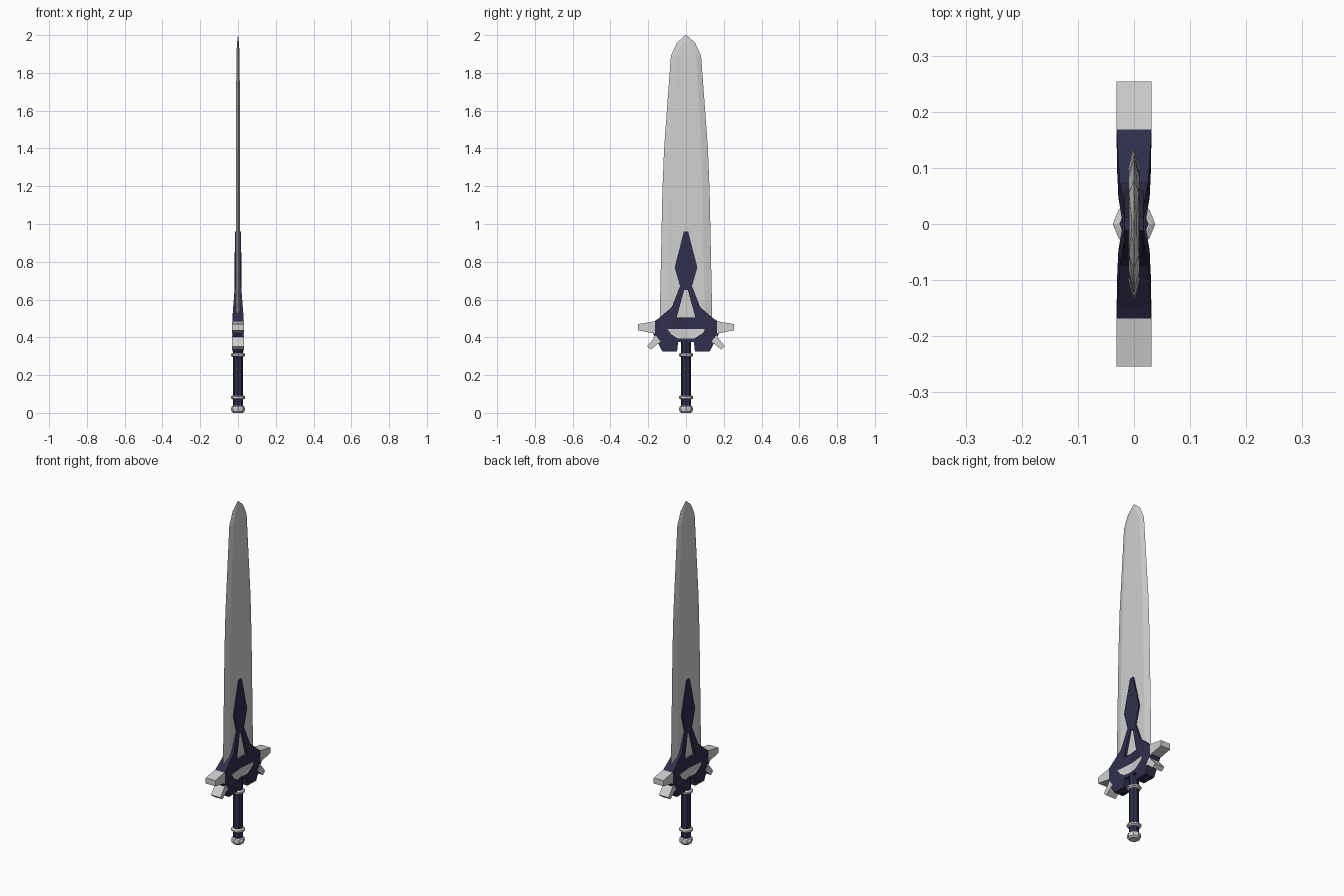
import bpy, bmesh, math

if "Cube" in bpy.data.objects:
    bpy.data.objects.remove(bpy.data.objects["Cube"])


def material(name, rgb):
    m = bpy.data.materials.new(name)
    m.diffuse_color = (*rgb, 1)
    m.use_nodes = True
    m.node_tree.nodes["Principled BSDF"].inputs["Base Color"].default_value = m.diffuse_color
    return m


STEEL = material("pale_steel", (0.63, 0.63, 0.63))
NAVY = material("dark_navy", (0.029, 0.028, 0.072))


def finish(bm, name, *mats):
    bmesh.ops.recalc_face_normals(bm, faces=bm.faces)
    me = bpy.data.meshes.new(name)
    bm.to_mesh(me)
    bm.free()
    for m in mats:
        me.materials.append(m)
    ob = bpy.data.objects.new(name, me)
    bpy.context.collection.objects.link(ob)
    return ob


def loft(name, rings, mat):
    """Skin between rings of equal vertex count and cap both ends."""
    bm = bmesh.new()
    vs = [[bm.verts.new(p) for p in r] for r in rings]
    n = len(rings[0])
    for a, b in zip(vs, vs[1:]):
        for i in range(n):
            j = (i + 1) % n
            bm.faces.new((a[i], a[j], b[j], b[i]))
    bm.faces.new(vs[0])
    bm.faces.new(vs[-1])
    bmesh.ops.remove_doubles(bm, verts=bm.verts, dist=1e-5)
    return finish(bm, name, mat)


def lathe(name, profile, mat, sides=8):
    step = 2 * math.pi / sides
    return loft(name, [[(r * math.cos(i * step), r * math.sin(i * step), z)
                        for i in range(sides)] for r, z in profile], mat)


# Blade: flat middle with bevelled edges (z, edge, flat half width, thickness)
rows = [(0.40, 0.138, 0.100, 0.010), (0.60, 0.137, 0.098, 0.010),
        (1.17, 0.125, 0.088, 0.010), (1.40, 0.116, 0.082, 0.010),
        (1.89, 0.080, 0.055, 0.009), (1.96, 0.048, 0.018, 0.005),
        (2.00, 0.002, 0.001, 0.0005)]
loft("blade", [[(0, e, z), (t, f, z), (t, -f, z), (0, -e, z), (-t, -f, z), (-t, f, z)]
               for z, e, f, t in rows], STEEL)

# Guard: half outline patches (y, z), mirrored in y and x; second value = material
patches = [
    ([(0, .96), (.012, .96), (.06, .77), (.032, .67), (.01, .65), (0, .65)], 0),   # diamond
    ([(.01, .65), (.032, .67), (.075, .56), (.05, .505)], 0),                      # strut
    ([(.05, .505), (.075, .56), (.145, .50), (.175, .48), (.175, .42), (.10, .445)], 0),
    ([(0, .505), (.05, .505), (.10, .445), (0, .445)], 0),                         # crossbar
    ([(.10, .445), (.175, .42), (.125, .325), (.047, .325), (.042, .375),
      (.045, .395), (.092, .425)], 0),                                             # lower wing
    ([(0, .395), (.045, .395), (.042, .375), (0, .375)], 0),
    ([(0, .445), (.10, .445), (.092, .425), (.045, .395), (0, .395)], 1),          # pale inlay
]


def depth(y, z):
    rise = min(1, max(0, (0.67 - z) / 0.17))
    return 0.017 + 0.013 * rise * (0.25 + 0.75 * min(1, abs(y) / 0.06))


bm = bmesh.new()
cache = {}


def guard_vert(side, y, z):
    key = (side, round(y, 4) + 0.0, z)
    if key not in cache:
        cache[key] = bm.verts.new((side * depth(y, z), y, z))
    return cache[key]


edges = {}
for pts, mi in patches:
    for sy in (1, -1):
        loop = [(sy * y + 0.0, z) for y, z in pts]
        for side in (1, -1):
            bm.faces.new([guard_vert(side, *p) for p in loop]).material_index = mi
        for a, b in zip(loop, loop[1:] + loop[:1]):
            k = frozenset((a, b))
            edges[k] = edges.get(k, 0) + 1
# Walls along every open edge of the guard
for k, count in edges.items():
    if count == 1:
        a, b = k
        if a[0] == 0 and b[0] == 0:
            continue
        bm.faces.new((guard_vert(1, *a), guard_vert(1, *b),
                      guard_vert(-1, *b), guard_vert(-1, *a)))
bmesh.ops.triangulate(bm, faces=[f for f in bm.faces if len(f.verts) > 4])
finish(bm, "guard", NAVY, STEEL)

# Side spikes: extruded quads on both ends of the guard
spikes = {"upper_spike": [(.165, .485), (.254, .47), (.254, .437), (.165, .42)],
          "lower_spike": [(.160, .41), (.206, .352), (.186, .335), (.135, .378)]}
for name, pts in spikes.items():
    for label, sy in (("right", 1), ("left", -1)):
        loft(f"{name}_{label}", [[(x, sy * y, z) for y, z in pts]
                                 for x in (-0.031, 0.031)], STEEL)

# Grip, rings and pommel
lathe("grip", [(0.026, 0.02), (0.026, 0.385)], NAVY)
for name, z in (("upper_ring", 0.307), ("lower_ring", 0.082)):
    lathe(name, [(0.028, z - 0.011), (0.038, z - 0.005), (0.038, z + 0.005),
                 (0.028, z + 0.011)], STEEL)
lathe("pommel", [(0.026, 0.0), (0.035, 0.008), (0.037, 0.022), (0.034, 0.033),
                 (0.027, 0.038)], STEEL)
